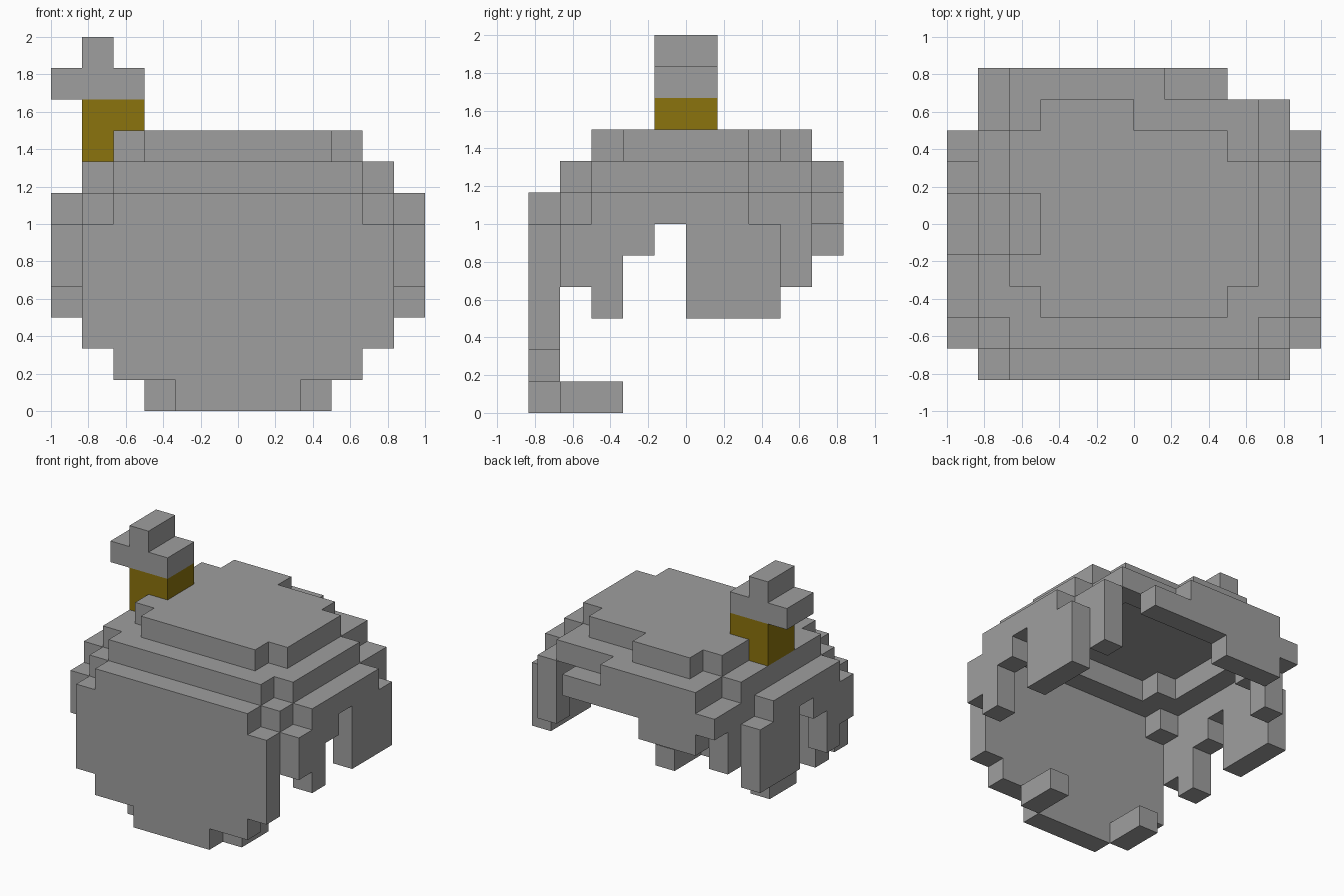
import bpy, bmesh
from math import radians
from mathutils import Vector

cube = bpy.data.objects.get("Cube")
if cube:
    bpy.data.objects.remove(cube, do_unlink=True)

U = 1 / 6  # size of one block


def material(name, rgb):
    m = bpy.data.materials.new(name)
    m.use_nodes = True
    m.diffuse_color = (*rgb, 1)
    bsdf = m.node_tree.nodes["Principled BSDF"]
    bsdf.inputs["Base Color"].default_value = (*rgb, 1)
    bsdf.inputs["Roughness"].default_value = 0.8
    return m


GREY = material("iron grey", (0.345, 0.345, 0.345))
GOLD = material("dark gold", (0.26, 0.172, 0.004))


def cells(boxes):
    """All block cells inside boxes given as (x0, x1, y0, y1, z0, z1)."""
    return {(x, y, z) for x0, x1, y0, y1, z0, z1 in boxes
            for x in range(x0, x1) for y in range(y0, y1) for z in range(z0, z1)}


def block_part(name, mat, boxes, holes=()):
    """Build the outer skin of a set of blocks and merge its flat areas."""
    solid = cells(boxes) - cells(holes)
    bm = bmesh.new()
    verts = {}

    def vert(p):
        key = tuple(p)
        if key not in verts:
            verts[key] = bm.verts.new(Vector(key) * U)
        return verts[key]

    for c in solid:
        for axis in range(3):
            a, b = (axis + 1) % 3, (axis + 2) % 3
            for side in (0, 1):
                n = list(c)
                n[axis] += 2 * side - 1
                if tuple(n) in solid:
                    continue
                corners = []
                for da, db in ((0, 0), (1, 0), (1, 1), (0, 1)):
                    p = list(c)
                    p[axis] += side
                    p[a] += da
                    p[b] += db
                    corners.append(vert(p))
                bm.faces.new(corners if side else corners[::-1])
    bmesh.ops.dissolve_limit(bm, angle_limit=radians(1),
                             verts=bm.verts[:], edges=bm.edges[:])
    mesh = bpy.data.meshes.new(name)
    bm.to_mesh(mesh)
    bm.free()
    mesh.materials.append(mat)
    ob = bpy.data.objects.new(name, mesh)
    bpy.context.collection.objects.link(ob)
    return ob


def mirrored(boxes):
    return boxes + [(-x1, -x0, *rest) for x0, x1, *rest in boxes]


# Domed top in three stepped layers, hollow below the uppermost one
block_part("crown_top", GREY, [
    (-3, 3, -3, 3, 8, 9), (-4, 4, -2, 2, 8, 9),
    (-4, -3, 2, 3, 8, 9), (-3, 0, 3, 4, 8, 9)])

block_part("crown_middle", GREY, [
    (-4, 4, -4, 4, 7, 8), (-5, 5, -3, 2, 7, 8),
    (-5, -4, 2, 3, 7, 8), (-4, 1, 4, 5, 7, 8)],
    holes=[(-4, 4, -2, 2, 7, 8), (-3, 3, -3, 3, 7, 8)])

block_part("crown_rim", GREY, [
    (-4, 4, -5, -4, 6, 7), (-5, 5, -4, 4, 6, 7),
    (-6, 6, -3, 2, 6, 7), (-5, 3, 4, 5, 6, 7)],
    holes=[(-5, 5, -3, 2, 6, 7), (-4, 4, -4, 4, 6, 7)])

# Tall front plate, narrowing towards the chin
block_part("front_plate", GREY, [
    (-5, 5, -5, -4, 2, 6), (-4, 4, -5, -4, 1, 2), (-2, 2, -5, -4, 0, 1)])

# Two prongs pointing back under the chin
block_part("chin_prongs", GREY, mirrored([(2, 3, -4, -2, 0, 1)]))

# Side guards with uneven lower edges and rear corner posts
block_part("side_guards", GREY, mirrored([
    (5, 6, -4, -3, 4, 6), (5, 6, -3, -2, 3, 6), (5, 6, -2, -1, 5, 6),
    (5, 6, 0, 3, 3, 6), (4, 5, 3, 4, 4, 6)]))

# Short flap under the back rim
block_part("back_flap", GREY, [(-4, -1, 4, 5, 5, 6)])

# Ornament on one side of the top
block_part("ornament_base", GOLD, [(-5, -4, -1, 1, 8, 9), (-5, -3, -1, 1, 9, 10)])
block_part("ornament_top", GREY, [(-6, -3, -1, 1, 10, 11), (-5, -4, -1, 1, 11, 12)])
